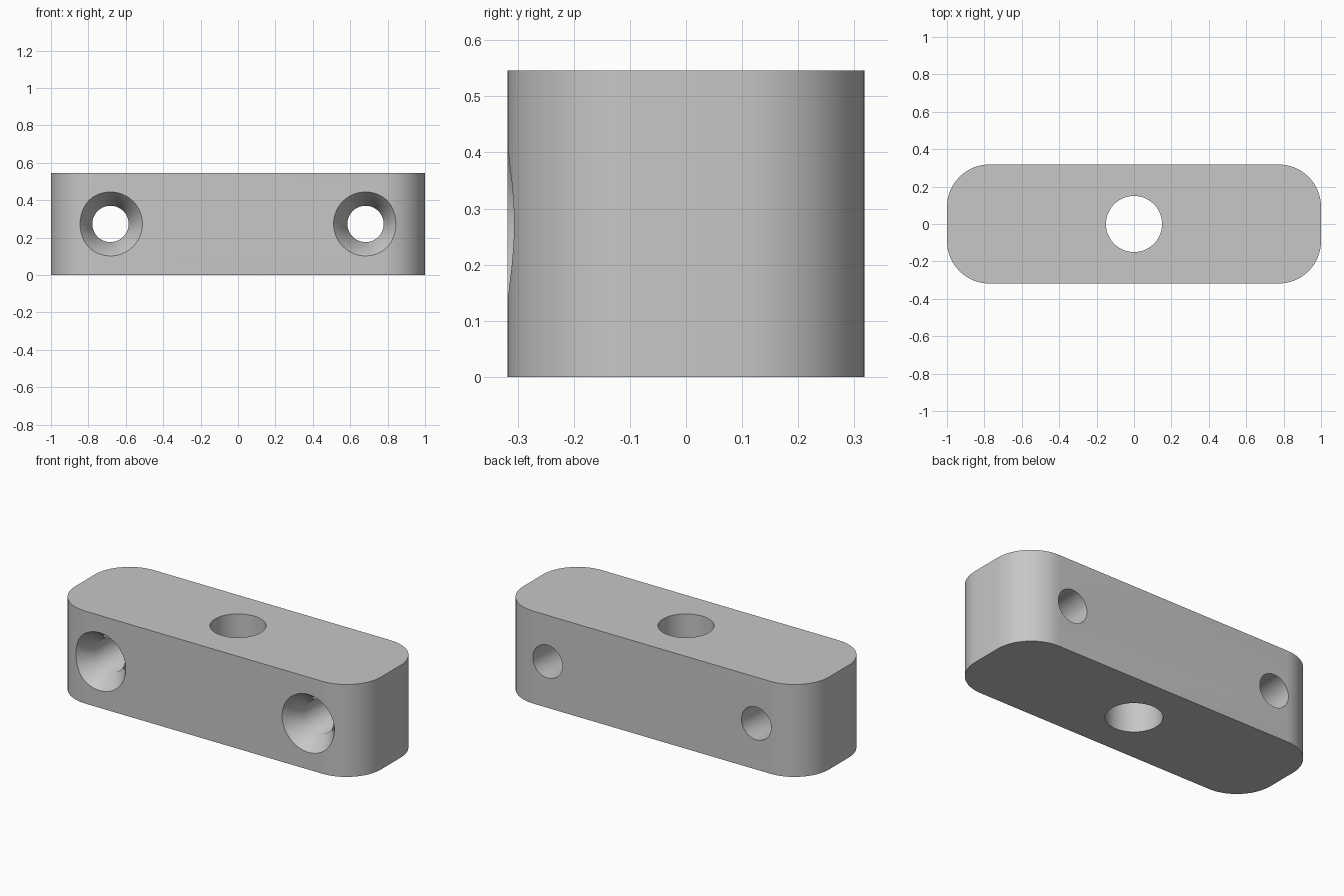
import bpy, bmesh, math
from mathutils import Matrix

LENGTH, DEPTH, HEIGHT, CORNER = 2.0, 0.636, 0.546, 0.227
SCREW_X, SCREW_R, HEAD_R, SINK = 0.682, 0.097, 0.171, 0.10

cube = bpy.data.objects.get("Cube")
if cube:
    bpy.data.objects.remove(cube, do_unlink=True)

grey = bpy.data.materials.new("light_grey")
grey.use_nodes = True
colour = (0.57, 0.57, 0.57, 1)
grey.diffuse_color = colour
grey.node_tree.nodes["Principled BSDF"].inputs["Base Color"].default_value = colour


def make_object(name, bm):
    bmesh.ops.recalc_face_normals(bm, faces=bm.faces[:])
    mesh = bpy.data.meshes.new(name)
    bm.to_mesh(mesh)
    bm.free()
    mesh.materials.append(grey)
    obj = bpy.data.objects.new(name, mesh)
    bpy.context.collection.objects.link(obj)
    return obj


def turned_solid(name, profile, matrix, sides=64):
    """Closed solid of revolution about z from (radius, height) pairs."""
    bm = bmesh.new()
    rings = [[bm.verts.new((r * math.cos(a), r * math.sin(a), h))
              for a in (math.tau * i / sides for i in range(sides))]
             for r, h in profile]
    for low, high in zip(rings, rings[1:]):
        for i in range(sides):
            j = (i + 1) % sides
            bm.faces.new((low[i], low[j], high[j], high[i]))
    bm.faces.new(rings[0])
    bm.faces.new(rings[-1])
    bm.transform(matrix)
    return make_object(name, bm)


# Block with four rounded upright corners
bm = bmesh.new()
outline = []
steps = 16
for quarter, (sx, sy) in enumerate([(1, 1), (-1, 1), (-1, -1), (1, -1)]):
    for i in range(steps + 1):
        a = (quarter + i / steps) * math.pi / 2
        outline.append(bm.verts.new((sx * (LENGTH / 2 - CORNER) + CORNER * math.cos(a),
                                     sy * (DEPTH / 2 - CORNER) + CORNER * math.sin(a), 0)))
base = bm.faces.new(outline)
top = bmesh.ops.extrude_face_region(bm, geom=[base], use_keep_orig=True)
bmesh.ops.translate(bm, vec=(0, 0, HEIGHT),
                    verts=[v for v in top["geom"] if isinstance(v, bmesh.types.BMVert)])
block = make_object("mounting_block", bm)

# Upright centre hole
cutters = [turned_solid("centre_hole_cutter", [(0.15, -0.1), (0.15, HEIGHT + 0.1)],
                        Matrix.Identity(4))]

# Countersunk screw holes, wide end at the front
slope = (HEAD_R - SCREW_R) / SINK
extra = 0.05
screw_profile = [(HEAD_R + slope * extra, -extra), (SCREW_R, SINK), (SCREW_R, DEPTH + 0.1)]
for side in (-1, 1):
    place = (Matrix.Translation((side * SCREW_X, -DEPTH / 2, HEIGHT / 2))
             @ Matrix.Rotation(-math.pi / 2, 4, "X"))
    cutters.append(turned_solid("screw_hole_cutter", screw_profile, place))

# Cut the holes, then discard the cutters
bpy.context.view_layer.objects.active = block
for cutter in cutters:
    cutter.hide_render = True
    cut = block.modifiers.new("hole", "BOOLEAN")
    cut.operation = "DIFFERENCE"
    cut.solver = "EXACT"
    cut.object = cutter
    bpy.ops.object.modifier_apply(modifier=cut.name)
    bpy.data.objects.remove(cutter, do_unlink=True)

bpy.ops.object.select_all(action="DESELECT")
block.select_set(True)
bpy.ops.object.shade_smooth_by_angle(angle=math.radians(40))
